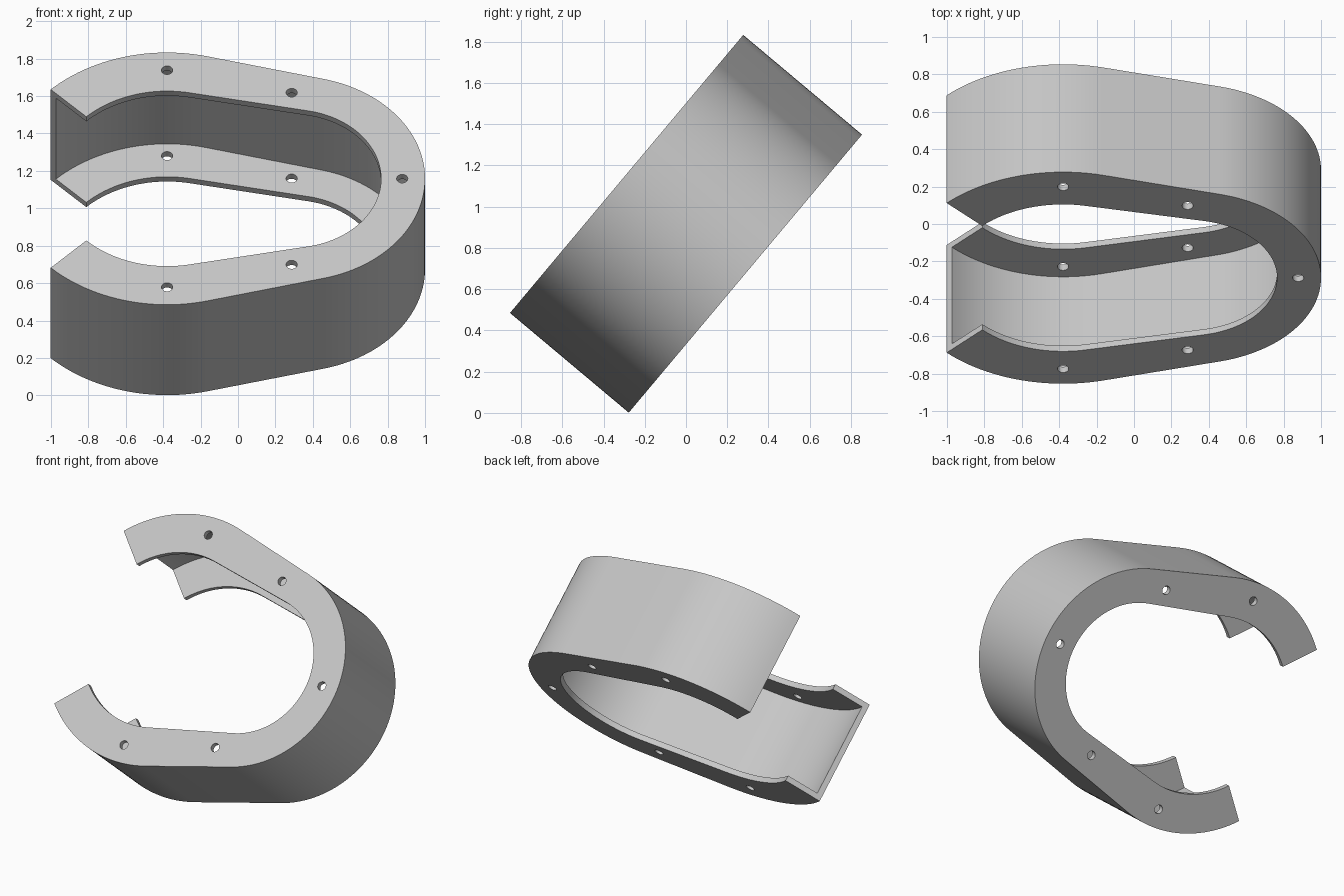
import bpy, bmesh
from math import sin, cos, asin, radians, pi
from mathutils import Matrix, Vector

if "Cube" in bpy.data.objects:
    bpy.data.objects.remove(bpy.data.objects["Cube"], do_unlink=True)

LEFT_X, RIGHT_X = -0.379, 0.283      # centres of the two arcs
BIG_R, SMALL_R = 0.88, 0.717         # outer radii
HALF_W, THICK = 0.376, 0.039         # half width of channel, sheet thickness
TILT = radians(50)
PLACE = Matrix.Translation((0, 0, 0.917)) @ Matrix.Rotation(TILT, 4, "X")


def arc(cx, r, a, b, steps):
    return [Vector((cx + r * cos(a + (b - a) * i / steps),
                    r * sin(a + (b - a) * i / steps), 0)) for i in range(steps + 1)]


def outline(big, small):
    """Open C: big arc, tangent line, small arc, tangent line, big arc."""
    tangent = pi / 2 - asin((big - small) / (RIGHT_X - LEFT_X))
    end = radians(135)
    return (arc(LEFT_X, big, end, tangent, 24)
            + arc(RIGHT_X, small, tangent, -tangent, 56)
            + arc(LEFT_X, big, -tangent, -end, 24))


def make_object(name, bm):
    bmesh.ops.recalc_face_normals(bm, faces=bm.faces)
    mesh = bpy.data.meshes.new(name)
    bm.to_mesh(mesh)
    bm.free()
    obj = bpy.data.objects.new(name, mesh)
    bpy.context.collection.objects.link(obj)
    obj.matrix_world = PLACE
    return obj


# Plain grey
grey = bpy.data.materials.new("light grey")
grey.use_nodes = True
colour = (0.57, 0.57, 0.57, 1)
grey.diffuse_color = colour
grey.node_tree.nodes["Principled BSDF"].inputs["Base Color"].default_value = colour

# Channel: U-shaped section swept round the open C
outer = outline(BIG_R, SMALL_R)
wall = outline(BIG_R - THICK, SMALL_R - THICK)
lip = outline(0.611, 0.482)
inside = HALF_W - THICK
bm = bmesh.new()
rings = []
for o, w, l in zip(outer, wall, lip):
    section = [(o, -HALF_W), (o, HALF_W), (l, HALF_W), (l, inside),
               (w, inside), (w, -inside), (l, -inside), (l, -HALF_W)]
    rings.append([bm.verts.new((p.x, p.y, z)) for p, z in section])
for a, b in zip(rings, rings[1:]):
    for i in range(len(a)):
        j = (i + 1) % len(a)
        bm.faces.new((a[i], a[j], b[j], b[i]))
bm.faces.new(rings[0])
bm.faces.new(rings[-1])
channel = make_object("c_shaped_channel", bm)
channel.data.materials.append(grey)

# Screw holes through both flanges
bm = bmesh.new()
for x, y in [(LEFT_X, 0.757), (LEFT_X, -0.757), (0.287, 0.6), (0.287, -0.6), (0.878, 0)]:
    bmesh.ops.create_cone(bm, cap_ends=True, segments=24, radius1=0.03, radius2=0.03,
                          depth=1, matrix=Matrix.Translation((x, y, 0)))
cutter = make_object("hole_cutter", bm)
cutter.data.materials.append(grey)
cutter.hide_render = True

bpy.context.view_layer.update()
for o in bpy.context.selected_objects:
    o.select_set(False)
channel.select_set(True)
bpy.context.view_layer.objects.active = channel
cut = channel.modifiers.new("screw holes", "BOOLEAN")
cut.operation, cut.solver, cut.object = "DIFFERENCE", "EXACT", cutter
bpy.ops.object.modifier_apply(modifier=cut.name)
bpy.data.objects.remove(cutter, do_unlink=True)
bpy.ops.object.shade_smooth_by_angle(angle=radians(30))
